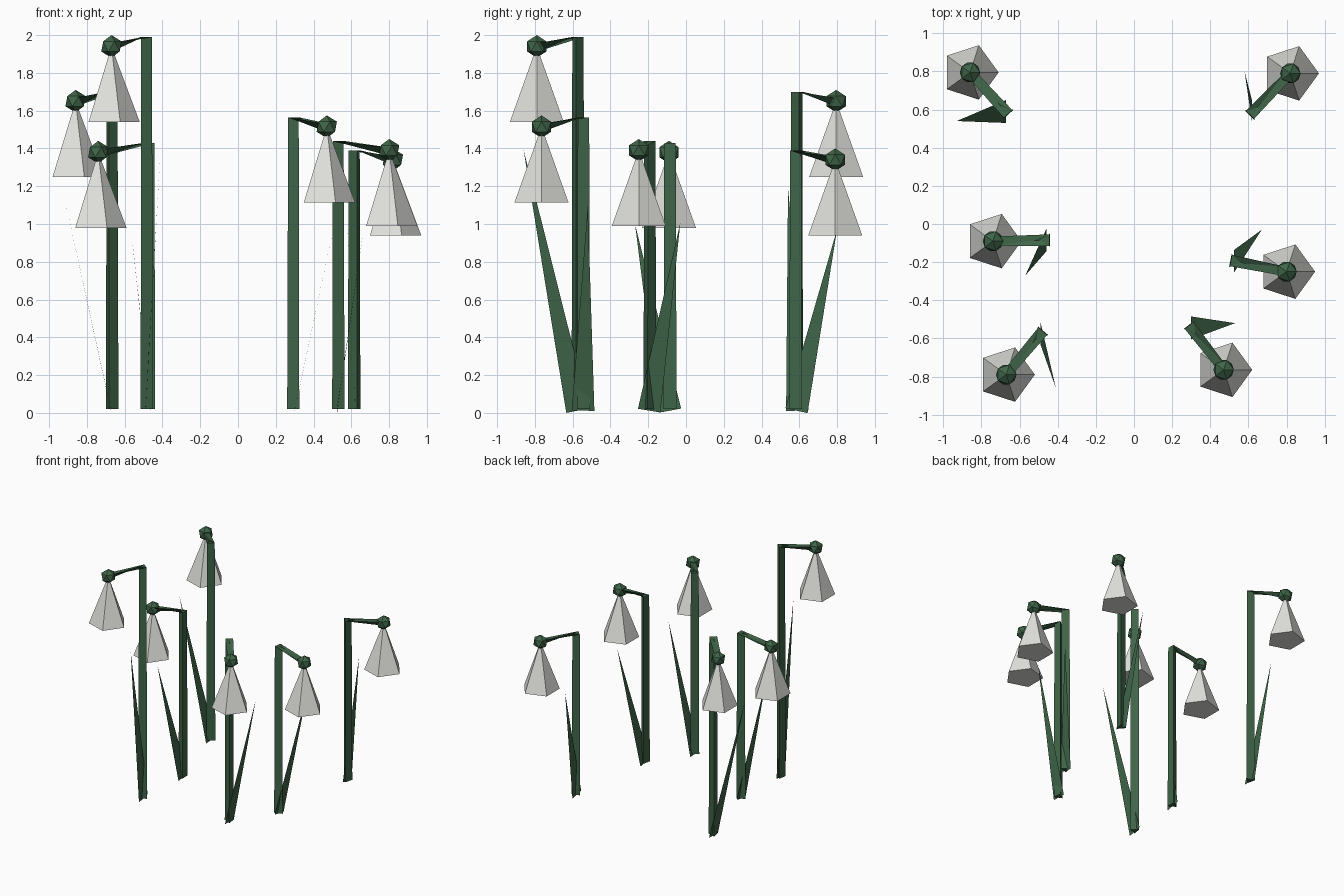
import bpy, bmesh, math
from mathutils import Vector

if "Cube" in bpy.data.objects:
    bpy.data.objects.remove(bpy.data.objects["Cube"])


def material(name, rgb):
    m = bpy.data.materials.new(name)
    m.diffuse_color = (*rgb, 1)
    m.use_nodes = True
    m.node_tree.nodes["Principled BSDF"].inputs["Base Color"].default_value = m.diffuse_color
    return m


GREEN = material("stem green", (0.05, 0.13, 0.065))
WHITE = material("petal white", (0.75, 0.75, 0.72))


def add_object(name, bm, mat):
    mesh = bpy.data.meshes.new(name)
    bm.to_mesh(mesh)
    bm.free()
    mesh.materials.append(mat)
    ob = bpy.data.objects.new(name, mesh)
    bpy.context.collection.objects.link(ob)
    return ob


def tri_ring(bm, center, forward, side, r):
    # triangle: one corner along "forward", flat edge behind it
    out = []
    for k in range(3):
        a = k * math.tau / 3
        out.append(bm.verts.new(center + r * (math.cos(a) * forward + math.sin(a) * side)))
    return out


def stem(name, foot, top, head):
    # three-sided stalk, bent at the top into a short arm
    bm = bmesh.new()
    d = Vector((head.x - top.x, head.y - top.y, 0)).normalized()
    up = Vector((0, 0, 1))
    side = up.cross(d)
    rings = [tri_ring(bm, foot, d, side, 0.040),
             tri_ring(bm, top, d, side, 0.035),
             tri_ring(bm, head, -up, side, 0.028)]
    for a, b in zip(rings, rings[1:]):
        for k in range(3):
            n = (k + 1) % 3
            bm.faces.new((a[k], a[n], b[n], b[k]))
    bm.faces.new(rings[0][::-1])
    bm.faces.new(rings[2])
    bmesh.ops.recalc_face_normals(bm, faces=bm.faces[:])
    add_object(name, bm, GREEN)


def leaf(name, base, tip):
    # flat blade, base edge square to its lean
    bm = bmesh.new()
    lean = (tip.y - base.y) / (tip.z - base.z)
    half = Vector((0, 1, -lean)).normalized() * 0.06
    bm.faces.new([bm.verts.new(p) for p in (base - half, base + half, tip)])
    add_object(name, bm, GREEN)


def bud(name, head):
    bm = bmesh.new()
    bmesh.ops.create_icosphere(bm, subdivisions=1, radius=0.06)
    bmesh.ops.translate(bm, verts=bm.verts[:], vec=head)
    add_object(name, bm, GREEN)


def bell(name, head):
    # five-sided hanging cone
    bm = bmesh.new()
    apex = bm.verts.new(head)
    rim = [bm.verts.new(head + Vector((0.15 * math.cos(k * math.tau / 5),
                                       0.15 * math.sin(k * math.tau / 5), -0.4)))
           for k in range(5)]
    for k in range(5):
        bm.faces.new((apex, rim[k], rim[(k + 1) % 5]))
    bm.faces.new(rim[::-1])
    add_object(name, bm, WHITE)


# stem x, y, height; flower head x, y; leaf tip x, y
flowers = [
    (-0.672, 0.59, 1.70, -0.86, 0.795, -0.93, 0.54),
    (0.62, 0.585, 1.39, 0.82, 0.79, 0.58, 0.80),
    (-0.46, -0.085, 1.43, -0.74, -0.09, -0.57, -0.27),
    (0.525, -0.195, 1.44, 0.80, -0.25, 0.67, -0.03),
    (-0.49, -0.575, 1.99, -0.67, -0.79, -0.41, -0.86),
    (0.30, -0.545, 1.565, 0.47, -0.765, 0.53, -0.52),
]
for i, (x, y, h, hx, hy, lx, ly) in enumerate(flowers, 1):
    head = Vector((hx, hy, h - 0.05))
    stem(f"stem_{i}", Vector((x, y, 0.02)), Vector((x, y, h)), head)
    leaf(f"leaf_{i}", Vector((x, y, 0.012)), Vector((lx, ly, 0.7 * h)))
    bud(f"bud_{i}", head)
    bell(f"bell_{i}", head)
